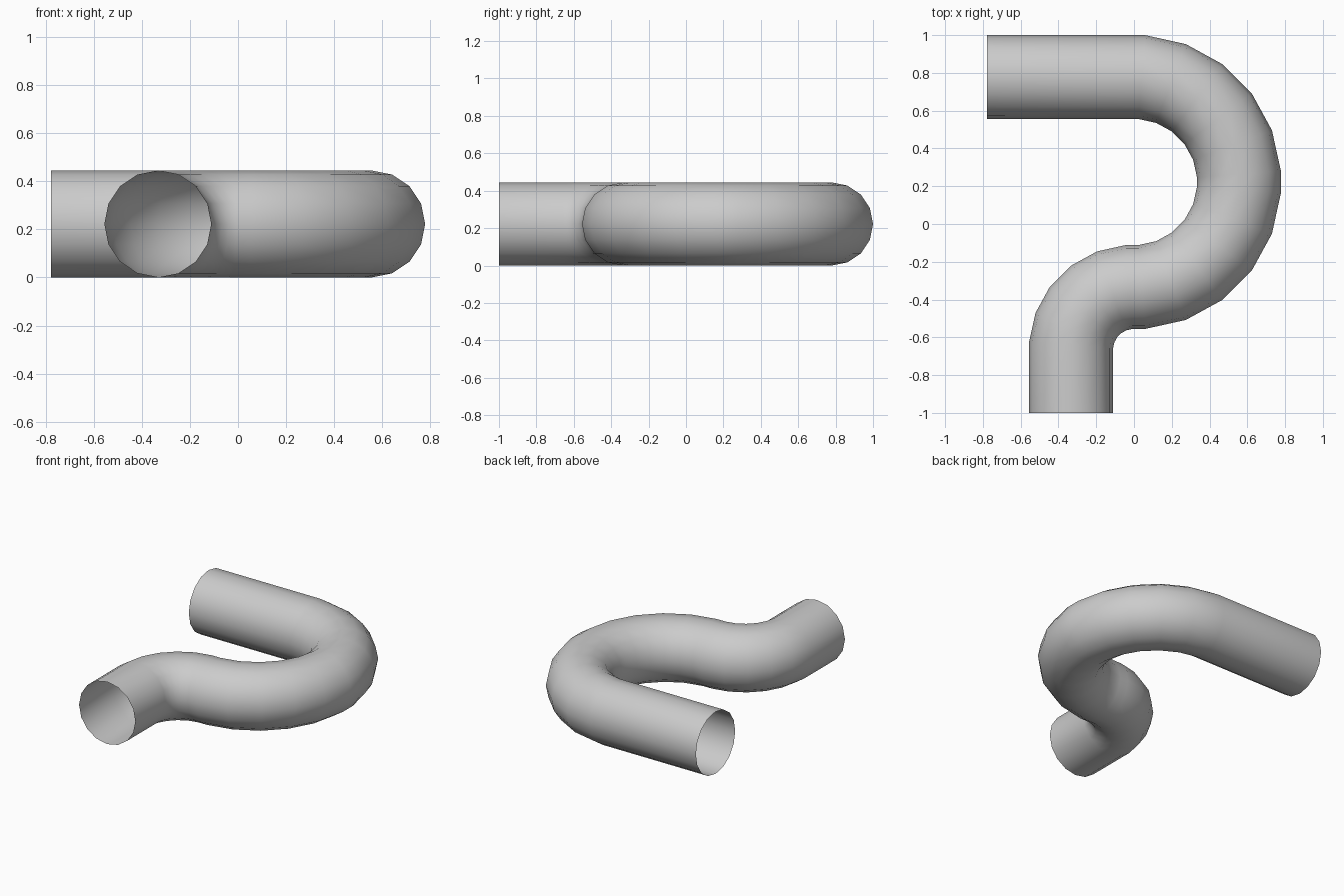
import bpy, bmesh
from math import sin, cos, radians
from mathutils import Vector

if "Cube" in bpy.data.objects:
    bpy.data.objects.remove(bpy.data.objects["Cube"])

R = 0.2222          # tube radius, centre height
SIDES = 16
UP = Vector((0, 0, 1))
INSET = 4.3         # each quarter bend: six rings inset from its ends
STEP = (90 - 2 * INSET) / 5
K = 1 / cos(radians(INSET))


def bend(cx, cy, radius, start, turn):
    """Rings of a quarter bend: (centre, side direction, side half-width)."""
    rings = []
    for k in range(6):
        a = radians(start + turn * (INSET + STEP * k))
        radial = Vector((cos(a), sin(a), 0))
        centre = Vector((cx, cy, R)) + radial * radius * K
        # side direction always points left of travel
        rings.append((centre, radial if turn < 0 else -radial, R * K))
    return rings


# Path: straight inlet, half-circle return bend, reverse quarter bend, straight outlet
rings = [(Vector((-0.778, 0.778, R)), Vector((0, 1, 0)), R)]
rings += bend(0, 0.2222, 0.5556, 90, -1)
rings += bend(0, 0.2222, 0.5556, 0, -1)
rings += bend(0, -0.6667, 0.3333, 90, 1)
rings.append((Vector((-0.3333, -1, R)), Vector((1, 0, 0)), R))

# Open-ended tube skin
bm = bmesh.new()
loops = []
for centre, side, width in rings:
    loop = []
    for j in range(SIDES):
        a = radians(360 * j / SIDES)
        loop.append(bm.verts.new(centre + side * width * cos(a) + UP * R * sin(a)))
    loops.append(loop)
for a, b in zip(loops, loops[1:]):
    for j in range(SIDES):
        n = (j + 1) % SIDES
        bm.faces.new((a[j], a[n], b[n], b[j])).smooth = True

mesh = bpy.data.meshes.new("trap_pipe")
bm.to_mesh(mesh)
bm.free()
pipe = bpy.data.objects.new("trap_pipe", mesh)
bpy.context.collection.objects.link(pipe)
